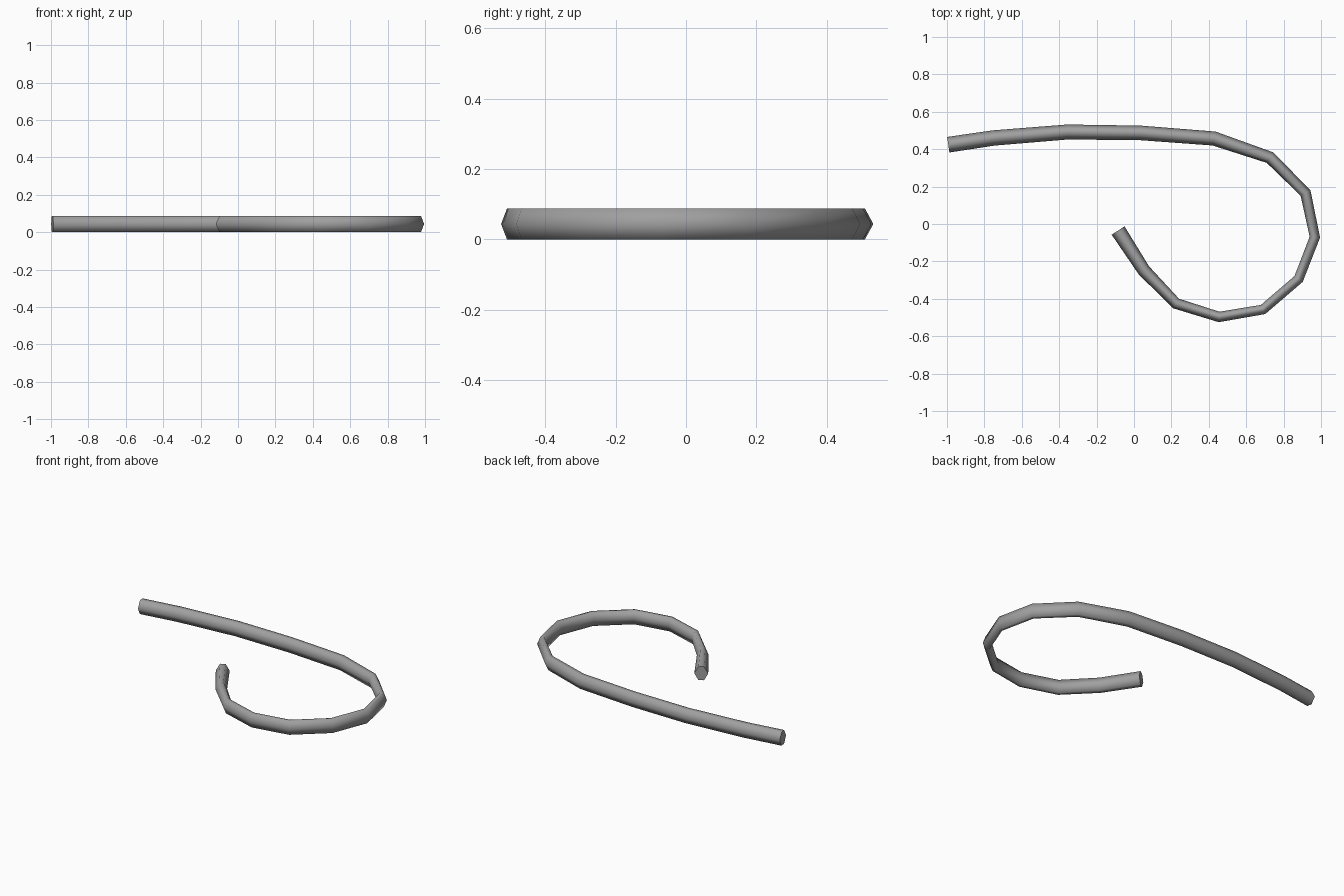
import bpy, bmesh
from mathutils import Vector

cube = bpy.data.objects.get("Cube")
if cube:
    bpy.data.objects.remove(cube, do_unlink=True)

# Plain grey material
grey = bpy.data.materials.new("mid_grey")
grey.use_nodes = True
colour = (0.35, 0.35, 0.35, 1)
grey.diffuse_color = colour
grey.node_tree.nodes["Principled BSDF"].inputs["Base Color"].default_value = colour

# Centreline of the hooked rod: x, y, half width
PATH = [
    (-0.993, 0.424, 0.042), (-0.75, 0.46, 0.041), (-0.355, 0.492, 0.040),
    (0.035, 0.487, 0.039), (0.428, 0.457, 0.038), (0.727, 0.355, 0.033),
    (0.917, 0.166, 0.030), (0.967, -0.07, 0.028), (0.88, -0.294, 0.027),
    (0.69, -0.457, 0.027), (0.455, -0.497, 0.028), (0.225, -0.425, 0.030),
    (0.053, -0.248, 0.035), (-0.085, -0.035, 0.041),
]
HALF_HEIGHT = 0.044
# Six-sided section: side offset, height factor
SECTION = [(1, 0), (0.4, 1), (-0.4, 1), (-1, 0), (-0.4, -1), (0.4, -1)]


def sweep(name, path, section):
    """Sweep the section along the flat path, mitred at each joint, with capped ends."""
    bm = bmesh.new()
    centres = [Vector((x, y, HALF_HEIGHT)) for x, y, _ in path]
    rings = []
    for i, centre in enumerate(centres):
        before = centre - centres[max(i - 1, 0)]
        after = centres[min(i + 1, len(centres) - 1)] - centre
        along = before.normalized() + after.normalized()
        side = along.cross(Vector((0, 0, 1))).normalized()
        rings.append([bm.verts.new(centre + side * u * path[i][2]
                                   + Vector((0, 0, v * HALF_HEIGHT)))
                      for u, v in section])
    n = len(section)
    for a, b in zip(rings, rings[1:]):
        for k in range(n):
            j = (k + 1) % n
            bm.faces.new((a[k], a[j], b[j], b[k])).smooth = True
    for cap in (rings[0], rings[-1]):
        bm.faces.new(cap).smooth = False
    bmesh.ops.recalc_face_normals(bm, faces=bm.faces)
    mesh = bpy.data.meshes.new(name)
    bm.to_mesh(mesh)
    bm.free()
    mesh.materials.append(grey)
    obj = bpy.data.objects.new(name, mesh)
    bpy.context.collection.objects.link(obj)
    return obj


sweep("hooked_rod", PATH, SECTION)
